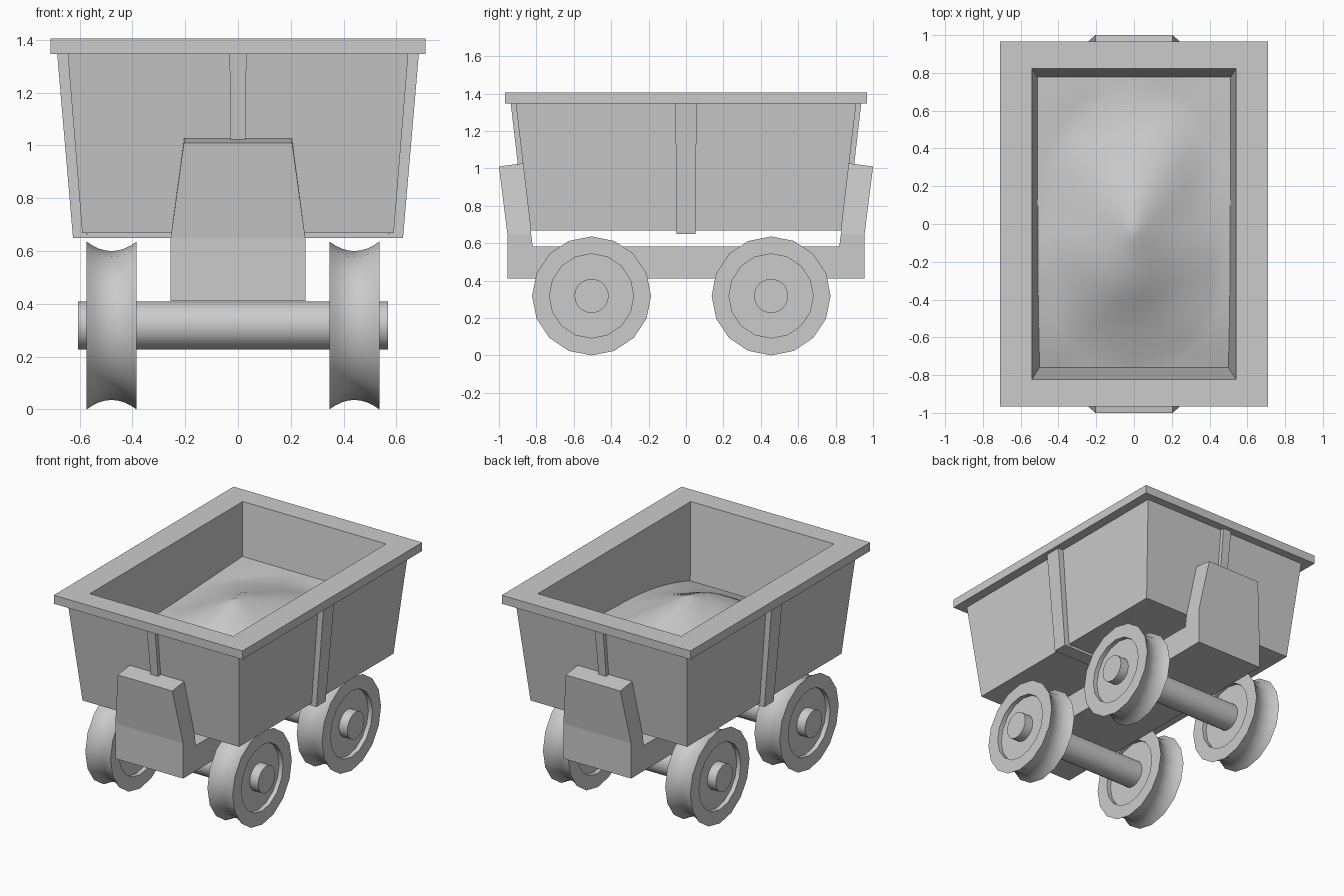
import bpy, bmesh, math
from mathutils import noise, Vector

if "Cube" in bpy.data.objects:
    bpy.data.objects.remove(bpy.data.objects["Cube"])


def make(name, verts, faces, smooth=None):
    me = bpy.data.meshes.new(name)
    me.from_pydata(verts, [], faces)
    bm = bmesh.new()
    bm.from_mesh(me)
    bmesh.ops.recalc_face_normals(bm, faces=bm.faces)
    bm.to_mesh(me)
    bm.free()
    ob = bpy.data.objects.new(name, me)
    bpy.context.collection.objects.link(ob)
    if smooth:
        bpy.ops.object.select_all(action='DESELECT')
        ob.select_set(True)
        bpy.context.view_layer.objects.active = ob
        bpy.ops.object.shade_smooth_by_angle(angle=math.radians(smooth))
    return ob


def loft(name, rings, first=True, last=True, smooth=None):
    """Skin a stack of rings that share a point count."""
    n = len(rings[0])
    verts = [p for r in rings for p in r]
    faces = []
    for k in range(len(rings) - 1):
        a, b = k * n, (k + 1) * n
        for i in range(n):
            j = (i + 1) % n
            faces.append((a + i, a + j, b + j, b + i))
    if first:
        faces.append(tuple(range(n)))
    if last:
        faces.append(tuple(range(len(verts) - n, len(verts))))
    return make(name, verts, faces, smooth)


def rect(hx, hy, z):
    return [(-hx, -hy, z), (hx, -hy, z), (hx, hy, z), (-hx, hy, z)]


def circle(x, r, cy, cz, n):
    return [(x, cy + r * math.sin(math.tau * i / n), cz + r * math.cos(math.tau * i / n))
            for i in range(n)]


# tapered tub with overhanging rim; the load closes the inside
TOP, LIP = 1.405, 1.347


def inner(z):
    d = TOP - z
    return 0.54 - 0.08 * d, 0.822 - 0.125 * d


loft("tub", [rect(0.59, 0.83, 0.668), rect(0.645, 0.91, LIP), rect(0.71, 0.967, LIP),
             rect(0.71, 0.967, TOP), rect(*inner(TOP), TOP), rect(*inner(0.84), 0.84)],
     last=False)

# heaped load: mound with soft lumps, sloping down towards the front
NX, NY = 32, 48
verts, faces = [], []
for j in range(NY + 1):
    for i in range(NX + 1):
        u, v = 2 * i / NX - 1, 2 * j / NY - 1
        edge = (1 - u ** 4) * (1 - v ** 4)
        r = math.hypot(u, v + 0.05)
        z = 1.02 + (0.035 * v if v > 0 else -0.12 * v * v)
        z += edge * 0.2 * max(0, 1 - r) ** 1.2
        z += edge * 0.02 * noise.noise(Vector((u * 1.5, v * 2.2, 4.0)))
        hx, hy = inner(z)
        verts.append((u * hx, v * hy, z))
for j in range(NY):
    for i in range(NX):
        a = j * (NX + 1) + i
        faces.append((a, a + 1, a + NX + 2, a + NX + 1))
make("load", verts, faces, 60)

# strap wrapping both sides and the underside, ribs on front and back
for s, side in ((-1, "left"), (1, "right")):
    loft(side + "_rib", [[(s * 0.57, -0.05, 0.65), (s * 0.625, -0.05, 0.65),
                          (s * 0.625, 0.05, 0.65), (s * 0.57, 0.05, 0.65)],
                         [(s * 0.63, -0.057, LIP), (s * 0.685, -0.057, LIP),
                          (s * 0.685, 0.057, LIP), (s * 0.63, 0.057, LIP)]])
loft("under_strap", [rect(0.57, 0.05, 0.65), rect(0.57, 0.05, 0.668)])
for s, side in ((-1, "front"), (1, "back")):
    loft(side + "_rib", [[(-0.028, s * 0.86, 1.01), (0.028, s * 0.86, 1.01),
                          (0.028, s * 0.898, 1.01), (-0.028, s * 0.898, 1.01)],
                         [(-0.032, s * 0.9, LIP), (0.032, s * 0.9, LIP),
                          (0.032, s * 0.937, LIP), (-0.032, s * 0.937, LIP)]])

# chassis beam with an upright bumper at each end
loft("chassis_beam", [rect(0.255, 0.955, 0.41), rect(0.255, 0.955, 0.583)])
for s, side in ((-1, "front"), (1, "back")):
    rings = [[(-w, s * yo, zo), (w, s * yo, zo), (w, s * yi, zi), (-w, s * yi, zi)]
             for w, yo, zo, yi, zi in ((0.255, 0.955, 0.583, 0.82, 0.583),
                                       (0.255, 0.955, 0.65, 0.828, 0.65),
                                       (0.205, 1.0, 1.01, 0.87, 1.027))]
    loft(side + "_bumper", rings, first=False)

# axles and grooved wheels with recessed faces
CZ = 0.318
for cy, end in ((-0.505, "front"), (0.455, "back")):
    loft(end + "_axle", [circle(-0.607, 0.091, cy, CZ, 32), circle(0.569, 0.091, cy, CZ, 32)],
         smooth=30)
    for cx, side in ((-0.479, "left"), (0.441, "right")):
        prof = [(-0.065, 0.05), (-0.065, 0.225), (-0.095, 0.225)]
        for k in range(9):
            t = k / 4 - 1
            prof.append((0.095 * t, 0.282 + 0.036 * t * t))
        prof += [(0.095, 0.225), (0.065, 0.225), (0.065, 0.05)]
        loft(f"{end}_{side}_wheel", [circle(cx + x, r, cy, CZ, 16) for x, r in prof],
             smooth=35)
